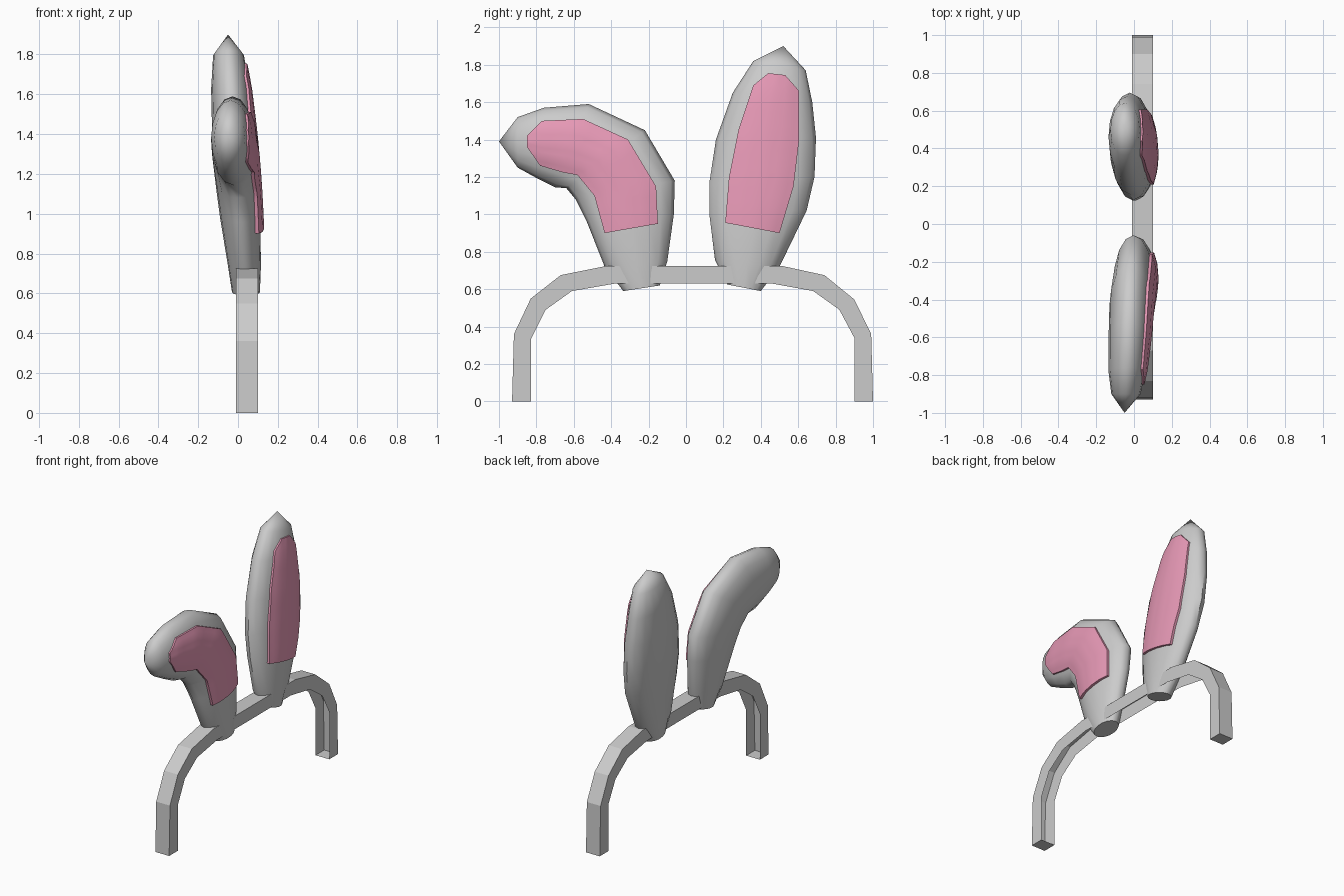
import bpy, bmesh, math
from mathutils import Vector
from mathutils.bvhtree import BVHTree

if "Cube" in bpy.data.objects:
    bpy.data.objects.remove(bpy.data.objects["Cube"])


def material(name, rgb):
    m = bpy.data.materials.new(name)
    m.diffuse_color = (*rgb, 1)
    m.use_nodes = True
    m.node_tree.nodes["Principled BSDF"].inputs["Base Color"].default_value = m.diffuse_color
    return m


GREY = material("light grey", (0.60, 0.60, 0.60))
PINK = material("soft pink", (0.80, 0.32, 0.47))


def finish(bm, name, mat, angle=None):
    me = bpy.data.meshes.new(name)
    bm.to_mesh(me)
    bm.free()
    ob = bpy.data.objects.new(name, me)
    bpy.context.collection.objects.link(ob)
    me.materials.append(mat)
    if angle:
        bpy.ops.object.select_all(action='DESELECT')
        ob.select_set(True)
        bpy.context.view_layer.objects.active = ob
        bpy.ops.object.shade_smooth_by_angle(angle=math.radians(angle))
    return ob


# Headband: channel open on its inner side, with closed leg ends
def headband():
    outer = [(-.93, 0), (-.92, .36), (-.83, .55), (-.67, .675), (-.42, .725),
             (.51, .725), (.74, .675), (.90, .545), (.99, .36), (1, 0)]
    inner = [(-.83, 0), (-.83, .33), (-.75, .49), (-.61, .59), (-.38, .63),
             (.46, .63), (.68, .59), (.82, .49), (.90, .34), (.90, 0)]
    bm = bmesh.new()
    rows = []
    for o, i in zip(outer, inner):
        rows.append([bm.verts.new((x, *p)) for x, p in
                     ((-.01, i), (-.01, o), (.10, o), (.10, i))])
    for a, b in zip(rows, rows[1:]):
        for k in range(3):
            bm.faces.new((a[k], a[k + 1], b[k + 1], b[k]))
    bm.faces.new(rows[0][::-1])
    bm.faces.new(rows[-1])
    bmesh.ops.recalc_face_normals(bm, faces=bm.faces)
    # the wide top face must point upward
    if max(bm.faces, key=lambda f: f.calc_center_median().z).normal.z < 0:
        bmesh.ops.reverse_faces(bm, faces=bm.faces)
    finish(bm, "headband", GREY)


# Ear: elliptical rings lofted between two side outlines, closed by a tip
def ear(name, rings, tip, panel_rows, sides=16):
    bm = bmesh.new()
    loops = []
    for ly, lz, ry, rz, xb, xf in rings:
        c = Vector(((xb + xf) / 2, (ly + ry) / 2, (lz + rz) / 2))
        half = Vector((0, (ry - ly) / 2, (rz - lz) / 2))
        depth = Vector(((xf - xb) / 2, 0, 0))
        loops.append([bm.verts.new(c + half * math.cos(t) + depth * math.sin(t))
                      for t in (2 * math.pi * k / sides for k in range(sides))])
    for a, b in zip(loops, loops[1:]):
        for k in range(sides):
            n = (k + 1) % sides
            bm.faces.new((a[k], a[n], b[n], b[k]))
    top = bm.verts.new(tip)
    for k in range(sides):
        bm.faces.new((loops[-1][k], loops[-1][(k + 1) % sides], top))
    bm.faces.new(loops[0])
    bmesh.ops.recalc_face_normals(bm, faces=bm.faces)
    tree = BVHTree.FromBMesh(bm)
    finish(bm, name, GREY, 50)
    inner_panel(name + "_inner_panel", tree, panel_rows)


# Pink panel: grid draped on the ear's +x side, with a thin rim
def inner_panel(name, tree, rows, across=10, steps=4):
    bm = bmesh.new()
    grid = []
    total = (len(rows) - 1) * steps
    for s in range(total + 1):
        i = min(s // steps, len(rows) - 2)
        f = s / steps - i
        ly, lz, ry, rz = (a + (b - a) * f for a, b in zip(rows[i], rows[i + 1]))
        lift = .018 - .008 * s / total
        line = []
        for k in range(across + 1):
            u = k / across
            y, z = ly + (ry - ly) * u, lz + (rz - lz) * u
            hit = tree.ray_cast(Vector((2, y, z)), Vector((-1, 0, 0)))[0]
            line.append(bm.verts.new(((hit.x if hit else 0) + lift, y, z)))
        grid.append(line)
    for a, b in zip(grid, grid[1:]):
        for k in range(across):
            bm.faces.new((a[k], a[k + 1], b[k + 1], b[k]))
    rim = [e for e in bm.edges if e.is_boundary]
    new = bmesh.ops.extrude_edge_only(bm, edges=rim)["geom"]
    bmesh.ops.translate(bm, vec=(-.025, 0, 0),
                        verts=[v for v in new if isinstance(v, bmesh.types.BMVert)])
    bmesh.ops.recalc_face_normals(bm, faces=bm.faces)
    if sum(f.normal.x * f.calc_area() for f in bm.faces) < 0:
        bmesh.ops.reverse_faces(bm, faces=bm.faces)
    finish(bm, name, PINK, 40)


headband()

# Each ring: left y, z, right y, z, back x, front x
ear("upright_ear",
    [(.22, .625, .40, .59, -.03, .11), (.155, .755, .50, .72, -.05, .115),
     (.125, 1.0, .645, 1.02, -.09, .112), (.125, 1.17, .687, 1.20, -.115, .102),
     (.16, 1.40, .695, 1.41, -.13, .085), (.25, 1.65, .675, 1.60, -.135, .06),
     (.36, 1.82, .64, 1.77, -.125, .03)],
    (-.05, .52, 1.9),
    [(.21, .955, .50, .90), (.23, 1.2, .575, 1.15), (.28, 1.45, .605, 1.40),
     (.36, 1.69, .605, 1.66), (.44, 1.755, .53, 1.745)])

ear("folded_ear",
    [(-.335, .59, -.14, .62, -.03, .11), (-.435, .72, -.10, .75, -.05, .115),
     (-.53, .96, -.065, 1.0, -.09, .112), (-.59, 1.08, -.06, 1.18, -.11, .105),
     (-.64, 1.14, -.22, 1.45, -.13, .095), (-.70, 1.145, -.52, 1.59, -.135, .08),
     (-.80, 1.195, -.76, 1.57, -.135, .06), (-.90, 1.25, -.90, 1.52, -.12, .035)],
    (-.05, -1.0, 1.39),
    [(-.435, .90, -.15, .95), (-.49, 1.10, -.16, 1.15), (-.58, 1.21, -.31, 1.40),
     (-.66, 1.225, -.55, 1.51), (-.78, 1.26, -.77, 1.50), (-.85, 1.36, -.85, 1.42)])
